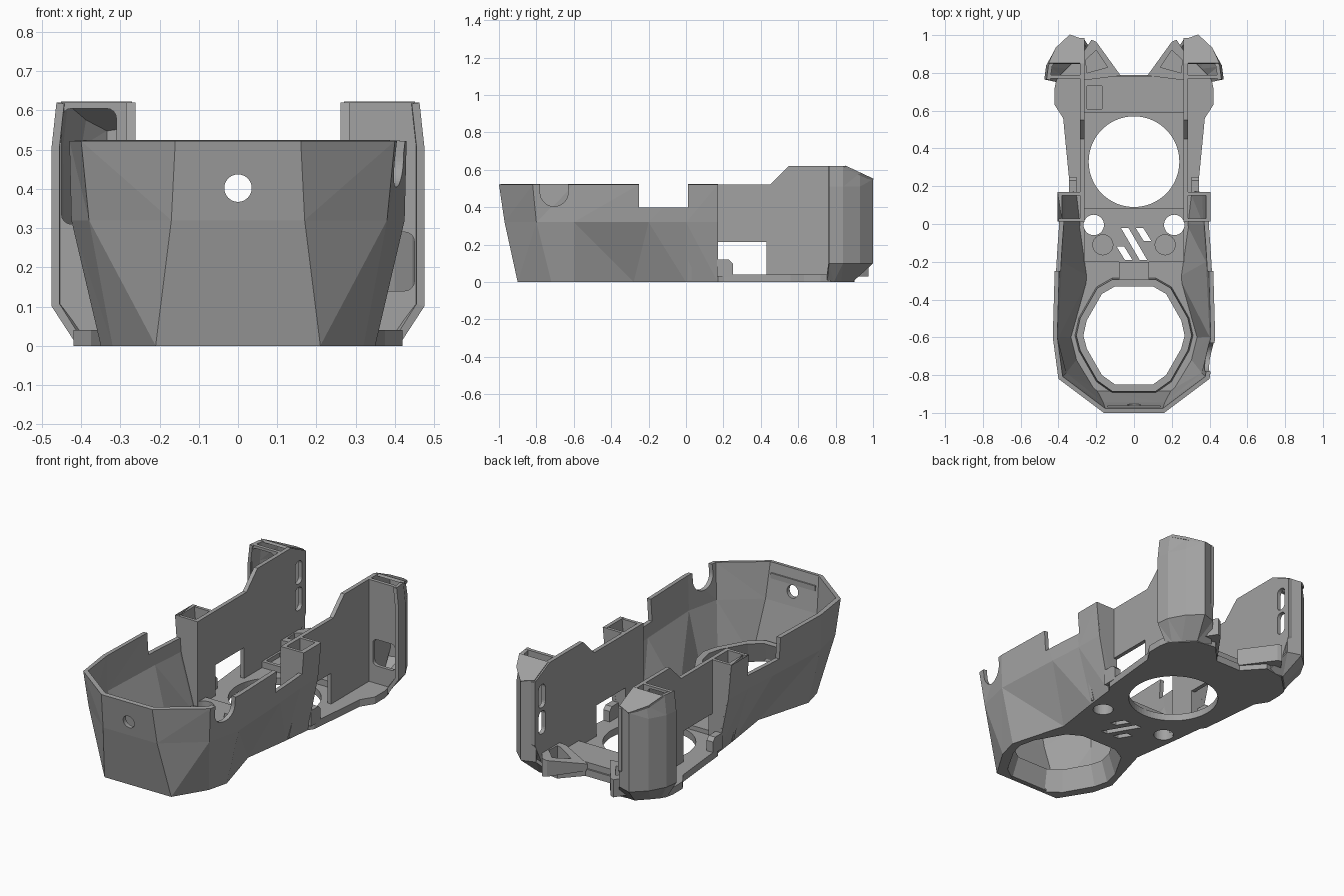
import bpy, bmesh, math
from mathutils import Vector

old = bpy.data.objects.get("Cube")
if old:
    bpy.data.objects.remove(old, do_unlink=True)

grey = bpy.data.materials.new("plain grey")
grey.use_nodes = True
COLOUR = (0.36, 0.36, 0.36, 1)
grey.diffuse_color = COLOUR
grey.node_tree.nodes["Principled BSDF"].inputs["Base Color"].default_value = COLOUR


def finish(name, bm, fix=True):
    if fix:
        bmesh.ops.recalc_face_normals(bm, faces=bm.faces)
    mesh = bpy.data.meshes.new(name)
    bm.to_mesh(mesh)
    bm.free()
    mesh.materials.append(grey)
    ob = bpy.data.objects.new(name, mesh)
    bpy.context.collection.objects.link(ob)
    return ob


def prism(name, pts, lo, hi, axis="z"):
    """Extrude a flat outline along one axis."""
    place = {"x": lambda a, b, t: (t, a, b), "y": lambda a, b, t: (a, t, b),
             "z": lambda a, b, t: (a, b, t)}[axis]
    bm = bmesh.new()
    low = [bm.verts.new(place(a, b, lo)) for a, b in pts]
    top = [bm.verts.new(place(a, b, hi)) for a, b in pts]
    bm.faces.new(low)
    bm.faces.new(top)
    for i in range(len(pts)):
        j = (i + 1) % len(pts)
        bm.faces.new((low[i], low[j], top[j], top[i]))
    return finish(name, bm)


def box(name, x, y, z):
    x, y = sorted(x), sorted(y)
    return prism(name, [(x[0], y[0]), (x[1], y[0]), (x[1], y[1]), (x[0], y[1])], *z)


def disc(cx, cy, r, n=48):
    return [(cx + r * math.cos(math.tau * i / n), cy + r * math.sin(math.tau * i / n)) for i in range(n)]


def rounded(x0, x1, z0, z1, r=0.025):
    pts = []
    for cx, cz, a in ((x1 - r, z1 - r, 0), (x0 + r, z1 - r, 90), (x0 + r, z0 + r, 180), (x1 - r, z0 + r, 270)):
        for k in range(5):
            t = math.radians(a + k * 22.5)
            pts.append((cx + r * math.cos(t), cz + r * math.sin(t)))
    return pts


def apply(ob, mod):
    bpy.context.view_layer.objects.active = ob
    bpy.ops.object.modifier_apply(modifier=mod.name)


def cut(ob, *cutters):
    for c in cutters:
        m = ob.modifiers.new("cut", "BOOLEAN")
        m.operation, m.solver, m.object = "DIFFERENCE", "EXACT", c
        apply(ob, m)
        bpy.data.objects.remove(c, do_unlink=True)


def skin(name, rings, thick):
    """Loft rings running clockwise from above, then thicken inward."""
    bm = bmesh.new()
    rows = [[bm.verts.new(p) for p in r] for r in rings]
    for a, b in zip(rows, rows[1:]):
        for i in range(len(a) - 1):
            bm.faces.new((a[i], b[i], b[i + 1], a[i + 1]))
    bmesh.ops.triangulate(bm, faces=bm.faces)
    ob = finish(name, bm, fix=False)
    m = ob.modifiers.new("wall", "SOLIDIFY")
    m.thickness, m.offset, m.use_even_offset = thick, -1, True
    apply(ob, m)
    return ob


def both(half):
    """Half outline from rear to front on +x, completed on -x."""
    return half + [(-p[0],) + tuple(p[1:]) for p in reversed(half)]


# Faceted front shell
top = [(.405, .17), (.405, 0), (.42, -.25), (.43, -.6), (.40, -.82), (.16, -1)]
mid = [(.385, .17), (.39, 0), (.405, -.2), (.425, -.6), (.38, -.8), (.17, -.97)]
low = [(.32, .17), (.30, 0), (.26, -.28), (.35, -.6), (.32, -.72), (.21, -.9)]
shell = skin("front_shell", [both([(x, y, z) for x, y in r])
                             for r, z in ((low, 0), (mid, .32), (top, .522))], .024)
cut(shell, box("notch", (-.6, .6), (-.25, .012), (.40, .7)),
    prism("cable_notch", disc(-.705, .48, .075), .3, .6, "x"),
    box("cable_notch_top", (.3, .6), (-.78, -.63), (.48, .7)),
    prism("screw_hole", disc(0, .402, .035), -1.2, -.8, "y"))
box("front_inner_ledge", (-.14, .14), (-.985, -.96), (.44, .47))

# Floor with nozzle, fan and screw openings
half = [(.08, .79), (.18, .9), (.30, .88), (.41, .77), (.42, .72), (.42, .63), (.375, .56), (.34, .2)] + low
floor = prism("floor", both(half), 0, .04)
deck = box("raised_deck", (-.265, .265), (-.2, .085), (.035, .065))


def nozzle(s):
    h = [(.10, -.33), (.17, -.37), (.25, -.51), (.268, -.59), (.25, -.66), (.17, -.80), (.10, -.85)]
    return [(x * s, -.59 + (y + .59) * s) for x, y in both(h)]


def floor_cutters():
    tools = [prism("fan_hole", disc(0, .33, .24, 72), -.1, .2)]
    tools += [prism("screw", disc(s * .213, -.005, .054), -.1, .2) for s in (-1, 1)]
    for x, y0, y1 in ((-.05, -.19, -.12), (0, -.19, -.02), (.05, -.09, -.02)):
        d = (y1 - y0) * .28
        tools.append(prism("slot", [(x + d - .018, y0), (x + d + .022, y0),
                                    (x - d + .018, y1), (x - d - .022, y1)], -.1, .2))
    return tools


cut(floor, prism("nozzle_hole", nozzle(1.15), -.1, .2), *floor_cutters())
cut(deck, *floor_cutters(), *[prism("recess", disc(s * .165, -.11, .053), .05, .2) for s in (-1, 1)])

# Collar narrowing upward around the nozzle opening
bm = bmesh.new()
rows = [[bm.verts.new((x, y, z)) for x, y in nozzle(s)]
        for s, z in ((1.14, 0), (1.18, 0), (1.14, .12), (1, .12))]
n = len(rows[0])
for k in range(4):
    a, b = rows[k], rows[(k + 1) % 4]
    for i in range(n):
        j = (i + 1) % n
        bm.faces.new((a[i], a[j], b[j], b[i]))
collar = finish("nozzle_collar", bm)
box("collar_bridge", (-.08, .08), (-.30, -.2), (.02, .11))

# Rear cross bar with square recess
bar = box("rear_bar", (-.265, .265), (.59, .78), (.03, .075))
cut(bar, box("recess", (-.25, -.17), (.61, .73), (.05, .2)))


def roof(y):
    return .62 - max(0, y - .85) * .47


for s, side in ((1, "left"), (-1, "right")):
    def X(a, b):
        return sorted((s * a, s * b))

    def flip(pts):
        return [(s * x, y) for x, y in pts]

    # Tall side wall with window and rear slots
    wall = prism(side + "_side_wall", [(.01, .01), (.01, .522), (.45, .522), (.55, .62), (.85, .62),
                                       (.985, .555), (.985, .2), (.89, .01)], *X(.262, .285), "x")
    cut(wall, prism("window", [(.17, .04), (.43, .04), (.43, .215), (.17, .215)], *X(.2, .4), "x"),
        *[prism("slot", rounded(.89, .95, z, z + .13), *X(.2, .4), "x") for z in (.24, .39)])

    # Hollow post behind the front shell
    for part, y0, y1 in (("front", .012, .03), ("rear", .152, .17)):
        prism(side + "_post_" + part, flip([(.265, .01), (.31, .01), (.38, .32), (.40, .522), (.265, .522)]),
              y0, y1, "y")
    cover = prism(side + "_foot_tab", [(.165, .03), (.165, .12), (.23, .12), (.25, .1), (.25, .03)],
                  *X(.305, .345), "x")

    # Curved rear pillar, tapering at its foot
    foot = [(.20, .885), (.30, .89), (.36, .83), (.395, .79), (.41, .755)]
    body = [(.262, .975), (.34, 1), (.415, .93), (.465, .84), (.475, .765)]
    rings = [[(x, y, 0) for x, y in foot], [(x, y, .10) for x, y in body],
             [(x, y, .51) for x, y in body], [(x - .012 * (x > .4), y, roof(y)) for x, y in body]]
    rings = [[(s * x, y, z) for x, y, z in r][::s] for r in rings]
    skin(side + "_rear_pillar", rings, .02)
    # Sloped pillar cap
    bm = bmesh.new()
    bm.faces.new([bm.verts.new((s * x, y, roof(y) - .004))
                  for x, y in [(.27, .85), (.27, .975)] + body[1:3] + [(.452, .85)]])
    cap = finish(side + "_pillar_cap", bm)
    m = cap.modifiers.new("wall", "SOLIDIFY")
    m.thickness, m.offset = .015, 0
    apply(cap, m)

    # Pillar front plate with rounded windows
    plate = prism(side + "_pillar_front", flip([(.28, .03), (.40, .03), (.465, .10), (.465, .51),
                                                (.458, .62), (.28, .62)]), .77, .79, "y")
    spans = [(.14, .29)] if s > 0 else [(.31, .605)]
    cut(plate, *[prism("window", rounded(*X(.31, .45), a, b), .7, .9, "y") for a, b in spans])

    # Angled air duct at the rear, open along its slope
    duct = prism(side + "_air_duct", flip([(.07, .785), (.20, .965), (.225, .975), (.275, .90), (.275, .76)]),
                 .03, .13)
    slope = prism("slope", [(.05, .06), (.05, .3), (.22, .3), (.22, .13)], .5, 1.1, "y")
    for v in slope.data.vertices:
        v.co.x *= s
    cut(duct, slope, prism("mouth", flip([(.14, .83), (.20, .92), (.255, .87), (.25, .80)]), .06, .3))

# Consistent normals and crisp shading
for ob in bpy.context.collection.objects:
    if ob.type == "MESH" and grey.name in ob.data.materials:
        bm = bmesh.new()
        bm.from_mesh(ob.data)
        bmesh.ops.recalc_face_normals(bm, faces=bm.faces)
        bm.to_mesh(ob.data)
        bm.free()
